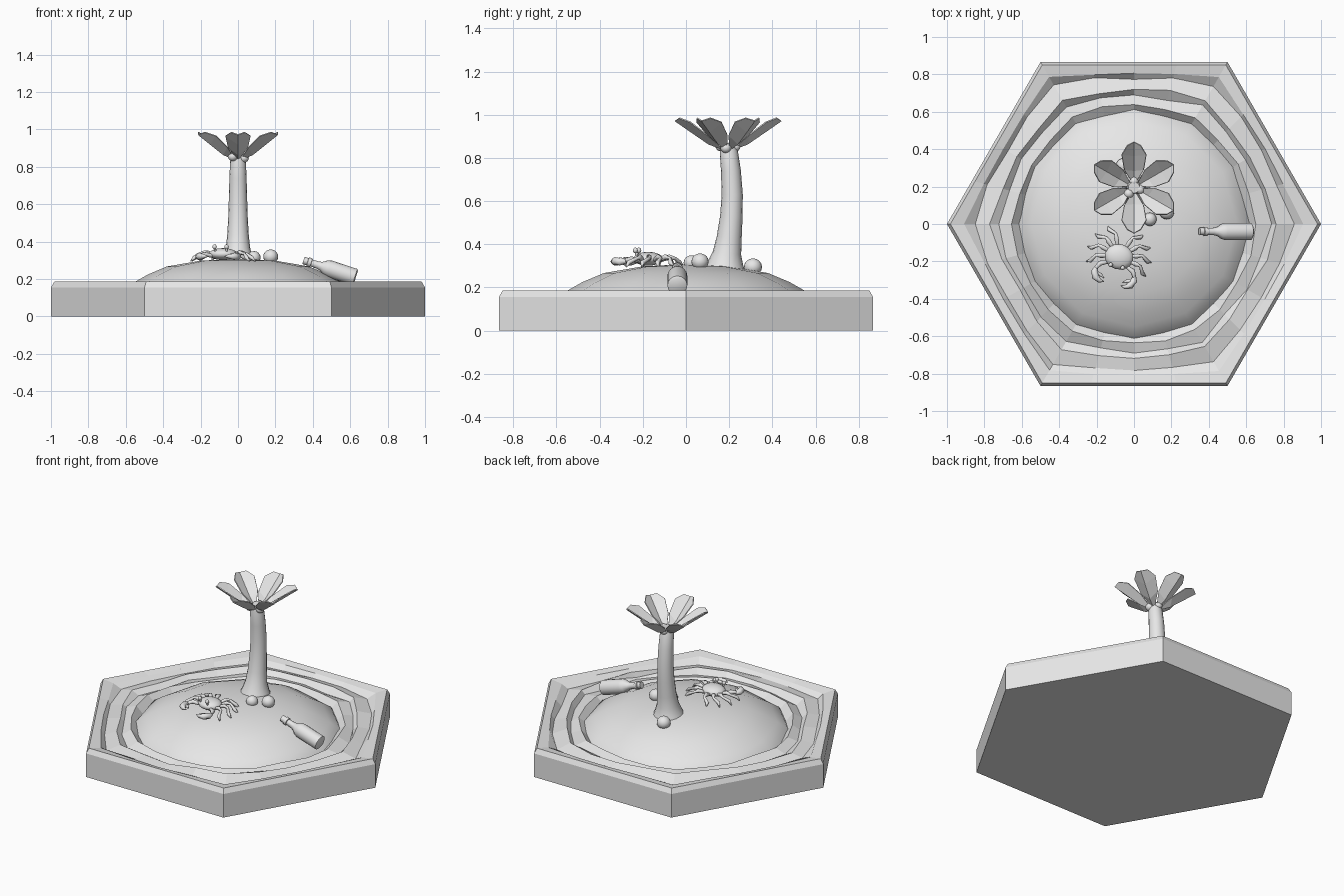
import bpy, bmesh, random
from math import sin, cos, pi, radians, atan2
from mathutils import Vector, Matrix

random.seed(4)
if "Cube" in bpy.data.objects:
    bpy.data.objects.remove(bpy.data.objects["Cube"])

grey = bpy.data.materials.new("light grey")
grey.use_nodes = True
grey.diffuse_color = (0.8, 0.8, 0.8, 1)
grey.node_tree.nodes["Principled BSDF"].inputs["Base Color"].default_value = (0.8, 0.8, 0.8, 1)


def finish(name, bm, smooth=None):
    """Turn a bmesh into an object, smooth below the given angle."""
    bmesh.ops.recalc_face_normals(bm, faces=bm.faces)
    mesh = bpy.data.meshes.new(name)
    bm.to_mesh(mesh)
    bm.free()
    mesh.materials.append(grey)
    ob = bpy.data.objects.new(name, mesh)
    bpy.context.collection.objects.link(ob)
    if smooth:
        bpy.ops.object.select_all(action="DESELECT")
        ob.select_set(True)
        bpy.context.view_layer.objects.active = ob
        bpy.ops.object.shade_smooth_by_angle(angle=radians(smooth))
    return ob


def loft(bm, rings):
    """Skin equal rings of points and cap both ends."""
    loops = [[bm.verts.new(p) for p in ring] for ring in rings]
    for a, b in zip(loops, loops[1:]):
        for i in range(len(a)):
            j = (i + 1) % len(a)
            bm.faces.new((a[i], a[j], b[j], b[i]))
    bm.faces.new(loops[0])
    bm.faces.new(loops[-1])


def tube(bm, points, radii, sides=8):
    """Round tube along a path."""
    pts = [Vector(p) for p in points]
    rings = []
    for i, p in enumerate(pts):
        d = (pts[min(i + 1, len(pts) - 1)] - pts[max(i - 1, 0)]).normalized()
        q = Vector((0, 0, 1)).rotation_difference(d)
        rings.append([p + q @ Vector((cos(t) * radii[i], sin(t) * radii[i], 0))
                      for t in (2 * pi * k / sides for k in range(sides))])
    loft(bm, rings)


def ball(bm, centre, size, seg=16):
    m = Matrix.Translation(centre) @ Matrix.Diagonal((*size, 1))
    bmesh.ops.create_uvsphere(bm, u_segments=seg, v_segments=seg // 2, radius=1, matrix=m)


# Hexagonal sea block with terraced waves: apothem, hexagon amount, height, jitter
SEA = [(.866, 1, 0, 0), (.866, 1, .155, 0), (.85, 1, .186, 0), (.805, .8, .176, .004),
       (.785, .6, .152, .012), (.715, .45, .172, .014), (.685, .4, .142, .014),
       (.635, .25, .165, .01), (.59, .15, .12, .008)]
rings = []
for apothem, hexness, z, jit in SEA:
    ring = []
    for k in range(24):
        t = 2 * pi * k / 24
        edge = 1 / cos(radians((k * 15) % 60 - 30)) - 1
        r = apothem * (1 + hexness * edge) + random.uniform(-jit, jit)
        ring.append((r * cos(t), r * sin(t), z + random.uniform(-jit, jit) * .8))
    rings.append(ring)
bm = bmesh.new()
loft(bm, rings)
finish("sea_block", bm)

# Sand mound
bm = bmesh.new()
MOUND = [(.64, .1), (.61, .145), (.55, .185), (.48, .225), (.38, .267), (.2, .298), (.04, .306)]
loft(bm, [[(r * cos(k * pi / 6), r * sin(k * pi / 6), z) for k in range(12)] for r, z in MOUND])
finish("sand_island", bm, 40)

# Palm trunk, leaning back and then forward
bm = bmesh.new()
TRUNK = [(.18, .27, .1), (.183, .31, .083), (.19, .36, .066), (.2, .43, .058), (.21, .53, .052),
         (.214, .63, .049), (.208, .74, .046), (.198, .83, .042), (.195, .87, .03)]
tube(bm, [(0, y, z) for y, z, r in TRUNK], [r for y, z, r in TRUNK], 16)
finish("palm_trunk", bm, 60)

# Palm leaves: creased blades, edges raised above the centre rib
RIB = [(.012, .835), (.09, .865), (.17, .92), (.245, .972)]
EDGE = [(.095, .052, .905), (.175, .066, .966), (.225, .036, .985)]
for n in range(6):
    bm = bmesh.new()
    turn = Matrix.Translation((0, .195, 0)) @ Matrix.Rotation(radians(30 + 60 * n), 4, "Z")
    rib = [bm.verts.new(turn @ Vector((r, 0, z))) for r, z in RIB]
    for side in (1, -1):
        e = [bm.verts.new(turn @ Vector((r, side * w, z))) for r, w, z in EDGE]
        bm.faces.new((rib[0], rib[1], e[0]))
        bm.faces.new((rib[1], rib[2], e[1], e[0]))
        bm.faces.new((rib[2], rib[3], e[2], e[1]))
    leaf = finish(f"palm_leaf_{n + 1}", bm)
    thick = leaf.modifiers.new("thickness", "SOLIDIFY")
    thick.thickness = .006
    thick.offset = 0

# Coconuts on the tree and on the sand
NUTS = [(.032, .185, .847, .026), (-.028, .162, .855, .026), (.0, .228, .852, .024),
        (.085, .025, .315, .036), (.175, .065, .32, .04), (-.055, .31, .295, .042)]
for n, (x, y, z, r) in enumerate(NUTS):
    bm = bmesh.new()
    ball(bm, (x, y, z), (r, r, r * .95))
    finish(f"coconut_{n + 1}", bm, 60)

# Bottle half sunk in the sand, neck up the slope: distance along axis, radius
BOTTLE = [(0, .036), (.006, .046), (.15, .046), (.172, .04), (.195, .024), (.215, .02),
          (.25, .019), (.252, .025), (.27, .025), (.272, .02), (.295, .02)]
bm = bmesh.new()
start, axis = Vector((.63, -.04, .208)), Vector((-.95, 0, .31))
tube(bm, [start + axis * d for d, r in BOTTLE], [r for d, r in BOTTLE], 16)
finish("bottle", bm, 40)

# Crab, built facing -y around its own centre and then placed
place = Matrix.Translation((-.08, -.175, .325)) @ Matrix.Rotation(radians(-14), 4, "Z")


def crab_part(name, bm):
    bmesh.ops.transform(bm, matrix=place, verts=bm.verts)
    finish(name, bm, 60)


bm = bmesh.new()
ball(bm, (0, 0, .008), (.078, .068, .032))
crab_part("crab_shell", bm)

for side, label in ((1, "left"), (-1, "right")):
    # Eye on a short stalk
    bm = bmesh.new()
    tube(bm, [(side * .03, -.045, .02), (side * .033, -.052, .042)], [.006, .006])
    ball(bm, (side * .033, -.053, .047), (.012, .012, .013), 12)
    crab_part(f"crab_{label}_eye", bm)

    # Four jointed legs
    for n, angle in enumerate((-10, 16, 42, 68)):
        bm = bmesh.new()
        a, b = radians(angle), radians(angle - 12)
        path = [(.055, a, 0), (.1, a, .016), (.125, a, .01), (.155, b, -.01), (.175, b, -.03)]
        tube(bm, [(side * r * cos(t), r * sin(t), z) for r, t, z in path],
             [.009, .013, .008, .011, .003])
        crab_part(f"crab_{label}_leg_{n + 1}", bm)

    # Arm and two-fingered claw curling inward
    bm = bmesh.new()
    tube(bm, [(side * .05, -.04, 0), (side * .09, -.058, .006), (side * .105, -.085, 0)],
         [.01, .014, .01])
    tube(bm, [(side * x, y, -.004) for x, y in
              ((.105, -.08), (.108, -.105), (.095, -.135), (.07, -.15), (.045, -.148))],
         [.009, .019, .02, .012, .002])
    tube(bm, [(side * x, y, -.004) for x, y in ((.095, -.11), (.07, -.118), (.05, -.13))],
         [.011, .009, .002])
    crab_part(f"crab_{label}_claw", bm)
